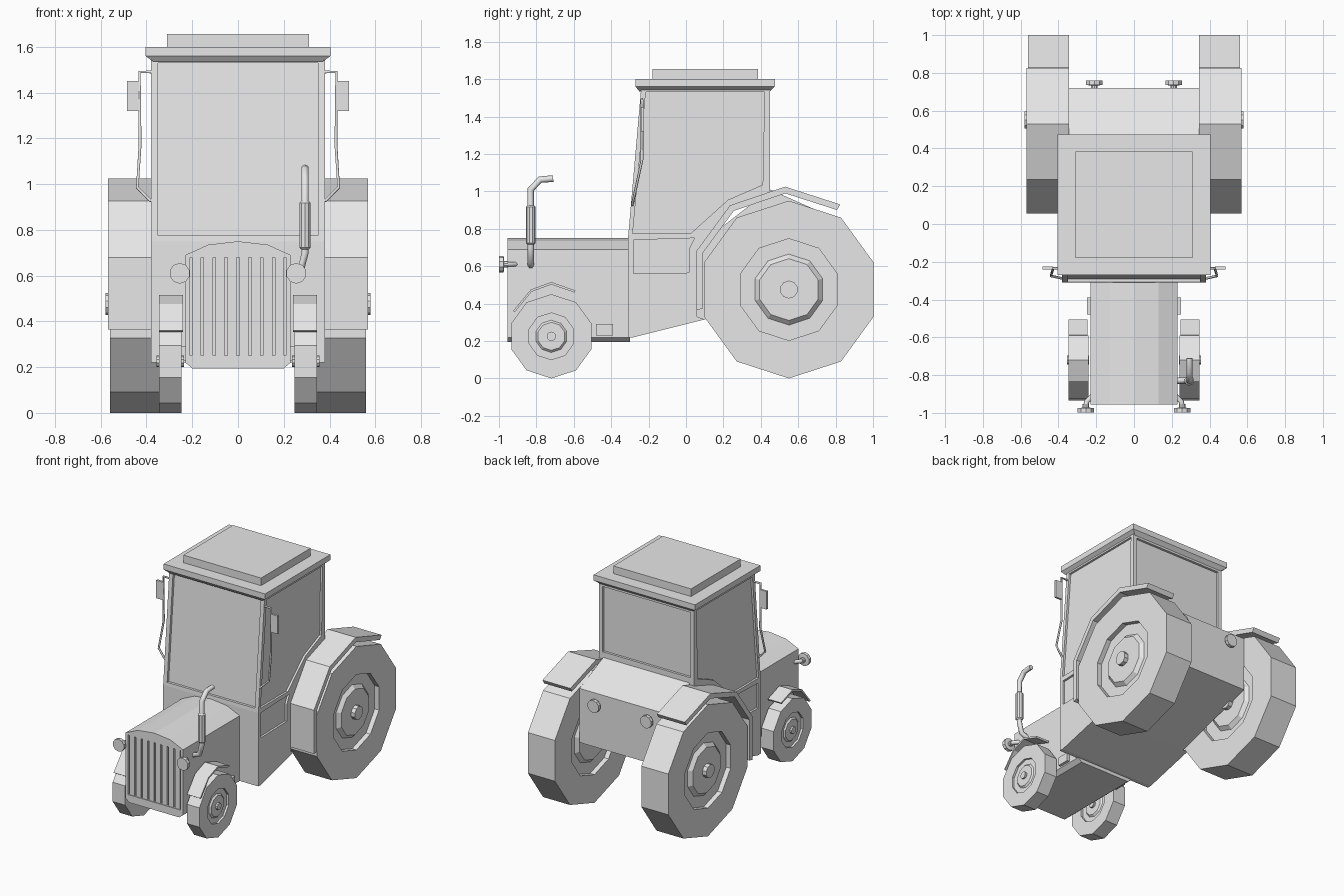
import bpy, bmesh, math
from mathutils import Vector, Matrix

old = bpy.data.objects.get("Cube")
if old:
    bpy.data.objects.remove(old, do_unlink=True)

grey = bpy.data.materials.new("light_grey")
grey.use_nodes = True
grey.diffuse_color = (0.8, 0.8, 0.8, 1)
grey.node_tree.nodes["Principled BSDF"].inputs["Base Color"].default_value = (0.8, 0.8, 0.8, 1)


def finish(name, bm):
    bmesh.ops.recalc_face_normals(bm, faces=bm.faces[:])
    mesh = bpy.data.meshes.new(name)
    bm.to_mesh(mesh)
    bm.free()
    mesh.materials.append(grey)
    obj = bpy.data.objects.new(name, mesh)
    bpy.context.collection.objects.link(obj)
    return obj


def loft(name, rings):
    """Closed solid through rings with equal point counts."""
    bm = bmesh.new()
    loops = [[bm.verts.new(p) for p in ring] for ring in rings]
    for a, b in zip(loops, loops[1:]):
        for i in range(len(a)):
            j = (i + 1) % len(a)
            bm.faces.new((a[i], a[j], b[j], b[i]))
    bm.faces.new(loops[0])
    bm.faces.new(loops[-1])
    return finish(name, bm)


def prism_x(name, profile, x0, x1):
    return loft(name, [[(x, y, z) for y, z in profile] for x in (x0, x1)])


def box(name, x0, x1, y0, y1, z0, z1):
    return prism_x(name, [(y0, z0), (y1, z0), (y1, z1), (y0, z1)], x0, x1)


def slab(name, levels):
    """Stacked rectangles given as height, half width, front, back."""
    return loft(name, [[(-w, a, z), (w, a, z), (w, b, z), (-w, b, z)]
                       for z, w, a, b in levels])


def lathe(name, profile, centre, axis, sides):
    """Solid of revolution from (radius, distance along axis) points."""
    turn = Vector((0, 0, 1)).rotation_difference(Vector(axis)).to_matrix()
    if abs(axis[0]):
        turn = Matrix(((0, 0, axis[0]), (1, 0, 0), (0, 1, 0)))
    rings = []
    for r, d in profile:
        ring = []
        for i in range(sides):
            a = 2 * math.pi * i / sides - math.pi / 2
            ring.append(Vector(centre) + turn @ Vector((r * math.cos(a), r * math.sin(a), d)))
        rings.append(ring)
    return loft(name, rings)


def tube(name, points, radius):
    curve = bpy.data.curves.new(name, "CURVE")
    curve.dimensions = "3D"
    curve.bevel_depth = radius
    curve.bevel_resolution = 1
    curve.use_fill_caps = True
    spline = curve.splines.new("POLY")
    spline.points.add(len(points) - 1)
    for p, co in zip(spline.points, points):
        p.co = (*co, 1)
    curve.materials.append(grey)
    obj = bpy.data.objects.new(name, curve)
    bpy.context.collection.objects.link(obj)
    return obj


def carve(obj, cutters):
    bpy.context.view_layer.objects.active = obj
    for cutter in cutters:
        cutter.hide_render = True
        mod = obj.modifiers.new("recess", "BOOLEAN")
        mod.operation = "DIFFERENCE"
        mod.solver = "EXACT"
        mod.object = cutter
        bpy.ops.object.modifier_apply(modifier=mod.name)
        bpy.data.objects.remove(cutter, do_unlink=True)


# Cab with recessed windows and door panels
cab = prism_x("cab", [(-0.31, 0.22), (-0.28, 0.22), (0.1, 0.315), (0.06, 0.33), (0.06, 0.67),
                      (0.24, 0.915), (0.45, 0.99), (0.45, 1.55), (-0.24, 1.55), (-0.31, 0.75)],
              -0.38, 0.38)
side_window = [(-0.285, 0.775), (-0.215, 1.53), (0.42, 1.53), (0.41, 1.035), (0.225, 0.955), (0.025, 0.775)]
door_panel = [(-0.28, 0.56), (-0.28, 0.74), (0.045, 0.75), (0.015, 0.69), (0.015, 0.565)]
windscreen = [(-0.5, 0.775), (-0.29, 0.775), (-0.224, 1.53), (-0.5, 1.53)]
cutters = [prism_x("windscreen_cutter", windscreen, -0.35, 0.35),
           box("rear_window_cutter", -0.35, 0.35, 0.433, 0.6, 1.05, 1.52)]
for s in (-1, 1):
    cutters.append(prism_x("side_window_cutter", side_window, s * 0.365, s * 0.5))
    cutters.append(prism_x("door_panel_cutter", door_panel, s * 0.365, s * 0.5))
carve(cab, cutters)

# Roof
slab("roof", [(1.535, 0.37, -0.25, 0.45), (1.56, 0.405, -0.27, 0.475), (1.6, 0.405, -0.27, 0.475)])
slab("roof_hatch", [(1.6, 0.31, -0.18, 0.385), (1.655, 0.31, -0.18, 0.385)])

# Rear body between the wheels
prism_x("rear_body", [(0.05, 0.305), (0.1, 0.315), (0.72, 0.5), (0.72, 0.89), (0.45, 1.01), (0.05, 0.7)],
        -0.345, 0.345)

# Hood with arched top and recessed grille
half = [(0.2, 0.195), (0.23, 0.22), (0.23, 0.69), (0.13, 0.735)]
outline = half + [(0, 0.75)] + [(-x, z) for x, z in reversed(half)]
hood = loft("hood", [[(x, y, z) for x, z in outline] for y in (-0.955, -0.3)])
carve(hood, [box("grille_cutter", -0.21, 0.21, -1.1, -0.935, 0.25, 0.68)])
for i in range(8):
    x = (i - 3.5) * 0.052
    box("grille_slat", x - 0.02, x + 0.02, -0.95, -0.93, 0.25, 0.68)
box("front_axle_block", -0.25, 0.25, -0.48, -0.39, 0.23, 0.29)


def wheel(name, s, y, radius, inner, outer, rim, cap, hub, step, bulge):
    """Wheel with a recessed rim and raised hub on both faces."""
    width = outer - inner
    face = [(hub, bulge), (hub, -step * 0.3), (cap, -step * 0.3), (cap * 1.15, -step),
            (rim, -step), (rim, 0), (radius, 0)]
    profile = [(r, width + d) for r, d in face] + [(r, -d) for r, d in reversed(face)]
    lathe(name, profile, (s * inner, y, radius), (s, 0, 0), 10)


def fender(name, s, points, centre, scale, inner, outer):
    c = Vector(centre)
    under = [c + (Vector(p) - c) * scale for p in reversed(points)]
    prism_x(name, points + [tuple(p) for p in under], s * inner, s * outer)


def lamp(name, x, y, z, d):
    """Round lamp on a short neck, pointing along y in direction d."""
    lathe(name, [(0.018, -0.035), (0.018, -0.015), (0.045, -0.012), (0.045, 0.012)],
          (x, y, z), (0, d, 0), 10)


rear_arch = [(0.055, 0.365), (0.055, 0.68), (0.235, 0.925), (0.53, 1.025), (0.825, 0.93)]
front_arch = [(-0.925, 0.36), (-0.83, 0.475), (-0.72, 0.515), (-0.59, 0.47)]
for s, side in ((-1, "right"), (1, "left")):
    # Wheels and fenders
    wheel(side + "_rear_wheel", s, 0.55, 0.475, 0.345, 0.56, 0.272, 0.165, 0.048, 0.035, 0.02)
    wheel(side + "_front_wheel", s, -0.72, 0.225, 0.247, 0.346, 0.125, 0.075, 0.025, 0.015, 0.01)
    fender(side + "_rear_fender", s, rear_arch, (0.55, 0.475), 0.935, 0.345, 0.568)
    fender(side + "_front_fender", s, front_arch, (-0.72, 0.225), 0.955, 0.24, 0.346)

    # Lamps
    lamp(side + "_headlight", s * 0.255, -0.987, 0.61, -1)
    tube(side + "_headlight_arm", [(s * 0.255, -0.965, 0.61), (s * 0.25, -0.94, 0.61),
                                   (s * 0.22, -0.91, 0.61)], 0.014)
    lamp(side + "_rear_lamp", s * 0.21, 0.748, 0.81, 1)

    # Mirrors on slim brackets
    tube(side + "_mirror_bracket", [(s * 0.375, -0.235, 1.49), (s * 0.43, -0.235, 1.49),
                                    (s * 0.428, -0.235, 1.17), (s * 0.44, -0.275, 0.985),
                                    (s * 0.38, -0.288, 0.925)], 0.007)
    box(side + "_mirror", s * 0.43, s * 0.485, -0.24, -0.225, 1.32, 1.45)

# Exhaust
tube("exhaust_pipe", [(0.21, -0.83, 0.6), (0.275, -0.83, 0.625), (0.293, -0.83, 0.7),
                      (0.293, -0.83, 1.01), (0.293, -0.78, 1.063), (0.293, -0.71, 1.068)], 0.018)
lathe("exhaust_muffler", [(0.018, 0), (0.026, 0.008), (0.026, 0.202), (0.018, 0.21)],
      (0.293, -0.83, 0.715), (0, 0, 1), 10)
